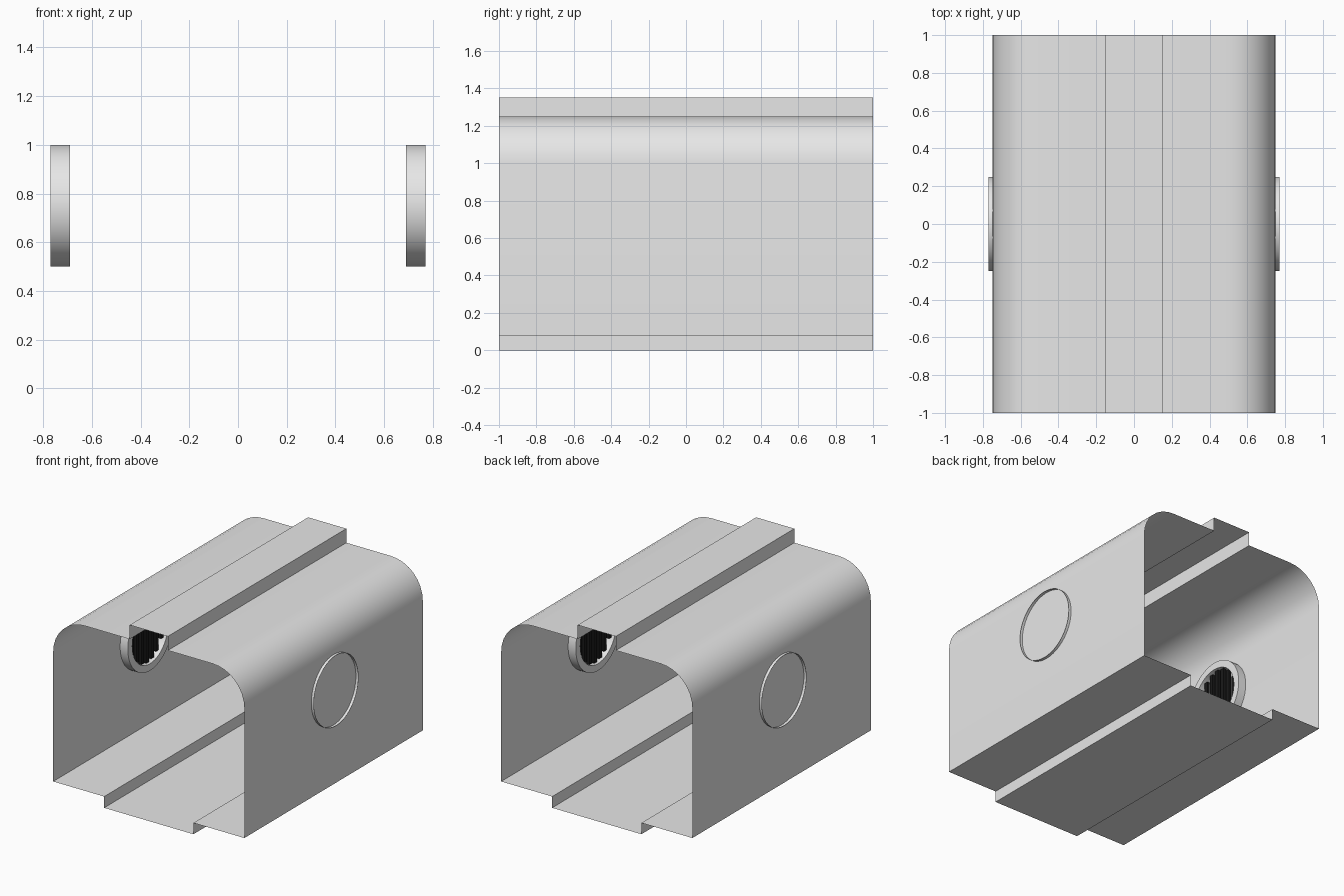
import bpy, bmesh
from math import sin, cos, pi, sqrt

cube = bpy.data.objects.get("Cube")
if cube:
    bpy.data.objects.remove(cube)


def material(name, rgb):
    m = bpy.data.materials.new(name)
    m.use_nodes = True
    m.diffuse_color = (*rgb, 1)
    m.node_tree.nodes["Principled BSDF"].inputs["Base Color"].default_value = (*rgb, 1)
    return m


GREY = material("light grey", (0.8, 0.8, 0.8))
BLACK = material("black", (0.01, 0.01, 0.01))


def finish(name, bm, mat):
    mesh = bpy.data.meshes.new(name)
    bm.to_mesh(mesh)
    bm.free()
    mesh.materials.append(mat)
    obj = bpy.data.objects.new(name, mesh)
    bpy.context.collection.objects.link(obj)
    bpy.ops.object.select_all(action='DESELECT')
    bpy.context.view_layer.objects.active = obj
    obj.select_set(True)
    bpy.ops.object.shade_smooth_by_angle(angle=pi / 6)
    return obj


# Tunnel shell: half profile mirrored, swept along y, open at both ends
R, SEGMENTS = 0.25, 8
arc = [(0.5 + R * cos(i * pi / 2 / SEGMENTS), 1 + R * sin(i * pi / 2 / SEGMENTS))
       for i in range(SEGMENTS + 1)]
half = [(0.35, 0), (0.35, 0.08), (0.75, 0.08)] + arc + [(0.15, 1.25), (0.15, 1.35)]
profile = half + [(-x, z) for x, z in reversed(half)]
bm = bmesh.new()
front, back = [[bm.verts.new((x, y, z)) for x, z in profile] for y in (-1, 1)]
n = len(profile)
for i in range(n):
    j = (i + 1) % n
    bm.faces.new((front[i], front[j], back[j], back[i]))
bmesh.ops.recalc_face_normals(bm, faces=bm.faces)
finish("tunnel_shell", bm, GREY)


# Round vents through the side walls
STEPS, CENTRE = 48, 0.75
for side, label in ((1, "left"), (-1, "right")):
    bm = bmesh.new()
    rings = []
    for x, r in ((0.77, 0.25), (0.69, 0.25), (0.69, 0.2), (0.75, 0.2)):
        rings.append([bm.verts.new((side * x, r * cos(2 * pi * k / STEPS),
                                    CENTRE + r * sin(2 * pi * k / STEPS)))
                      for k in range(STEPS)])
    for a, b in zip(rings, rings[1:]):
        for k in range(STEPS):
            m = (k + 1) % STEPS
            quad = (a[k], a[m], b[m], b[k])
            bm.faces.new(quad if side < 0 else quad[::-1])
    finish(label + "_vent_ring", bm, GREY)

    # Upright slats trimmed to the round opening
    bm = bmesh.new()
    for k in range(-3, 4):
        y = k * 0.055
        height = 2 * sqrt(0.2 ** 2 - (abs(y) + 0.015) ** 2)
        verts = bmesh.ops.create_cube(bm, size=1)["verts"]
        bmesh.ops.scale(bm, vec=(0.02, 0.03, height), verts=verts)
        bmesh.ops.translate(bm, vec=(side * 0.72, y, CENTRE), verts=verts)
    finish(label + "_vent_slats", bm, BLACK)
